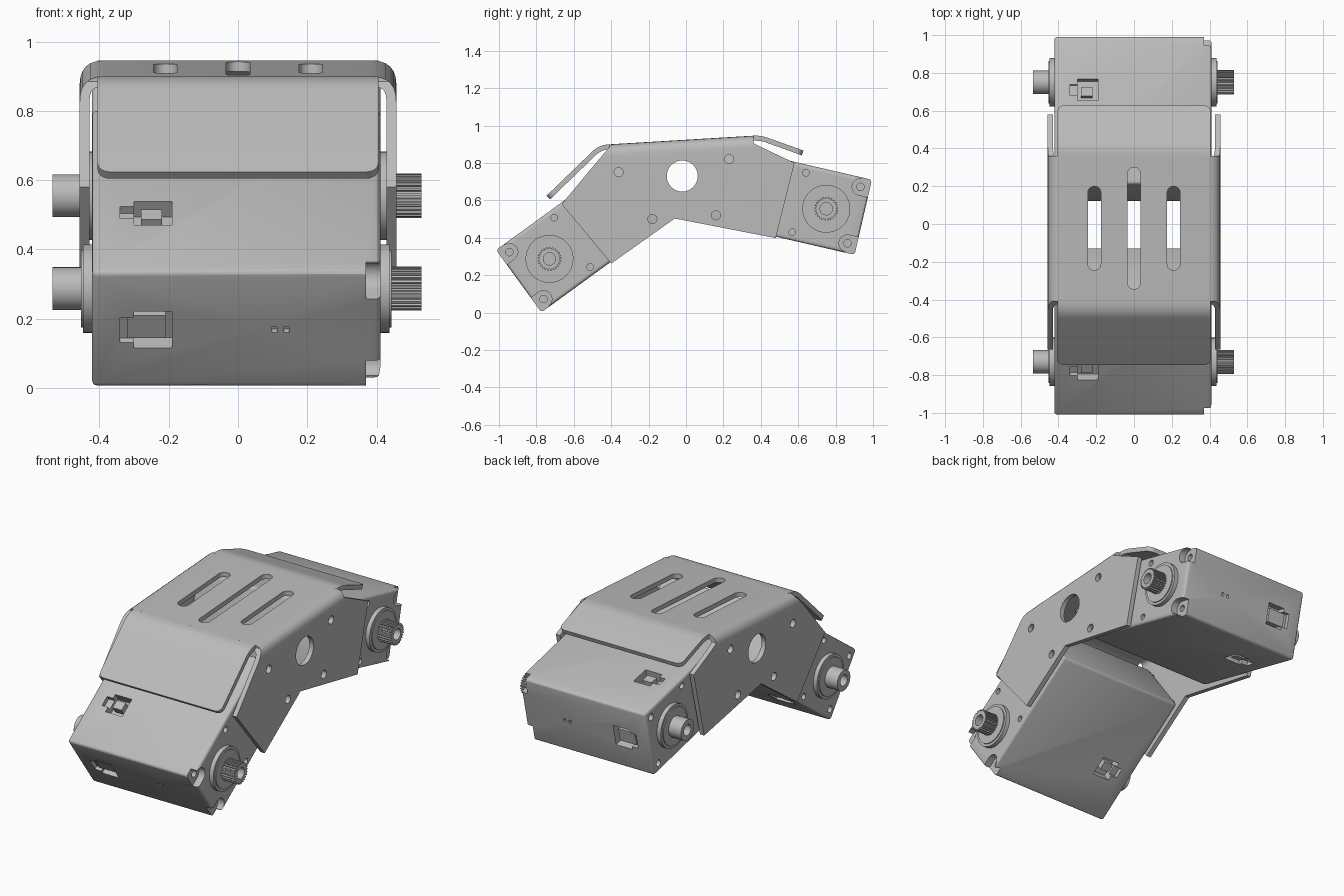
import bpy, bmesh
from math import pi, cos, sin, radians
from mathutils import Matrix, Vector

old = bpy.data.objects.get("Cube")
if old:
    bpy.data.objects.remove(old)

grey = bpy.data.materials.new("machine_grey")
grey.use_nodes = True
grey.diffuse_color = (0.5, 0.5, 0.5, 1)
grey.node_tree.nodes["Principled BSDF"].inputs["Base Color"].default_value = (0.5, 0.5, 0.5, 1)


def finish(name, bm):
    bmesh.ops.recalc_face_normals(bm, faces=bm.faces)
    mesh = bpy.data.meshes.new(name)
    bm.to_mesh(mesh)
    bm.free()
    mesh.materials.append(grey)
    ob = bpy.data.objects.new(name, mesh)
    bpy.context.collection.objects.link(ob)
    return ob


def place(axis, a, b, t):
    return {"X": (t, a, b), "Y": (a, t, b), "Z": (a, b, t)}[axis]


def prism(name, pts, t0, t1, axis="X", bevel=0):
    """Extrude a flat outline from t0 to t1 along an axis."""
    bm = bmesh.new()
    face = bm.faces.new([bm.verts.new(place(axis, a, b, t0)) for a, b in pts])
    ext = bmesh.ops.extrude_face_region(bm, geom=[face])
    move = Vector(place(axis, 0, 0, t1 - t0))
    bmesh.ops.translate(bm, vec=move, verts=[v for v in ext["geom"] if isinstance(v, bmesh.types.BMVert)])
    bmesh.ops.recalc_face_normals(bm, faces=bm.faces)
    if bevel:
        bmesh.ops.bevel(bm, geom=bm.edges[:], offset=bevel, segments=3, profile=0.5, affect="EDGES")
    return finish(name, bm)


def circle(a, b, r, n=32):
    return [(a + r * cos(2 * pi * i / n), b + r * sin(2 * pi * i / n)) for i in range(n)]


def rect(a0, a1, b0, b1):
    return [(a0, b0), (a1, b0), (a1, b1), (a0, b1)]


def slot(a, b0, b1, r, n=12):
    arc = [pi * i / n for i in range(n + 1)]
    return ([(a + r * cos(t), b1 - r + r * sin(t)) for t in arc]
            + [(a - r * cos(t), b0 + r - r * sin(t)) for t in arc])


def bake(ob):
    """Replace the mesh with its modified result."""
    dg = bpy.context.evaluated_depsgraph_get()
    dg.update()
    mesh = bpy.data.meshes.new_from_object(ob.evaluated_get(dg))
    ob.modifiers.clear()
    ob.data = mesh


def cut(ob, cutter, op="DIFFERENCE"):
    mod = ob.modifiers.new("cut", "BOOLEAN")
    mod.operation, mod.solver, mod.object = op, "EXACT", cutter
    bpy.context.view_layer.update()
    bake(ob)
    bpy.data.objects.remove(cutter)


def fillet(pts, r, n=6):
    """Round the inner corners of an open path."""
    out = [Vector(pts[0])]
    for p, c, q in zip(pts, pts[1:], pts[2:]):
        p, c, q = Vector(p), Vector(c), Vector(q)
        a, b = c + (p - c).normalized() * r, c + (q - c).normalized() * r
        for i in range(n + 1):
            t = i / n
            out.append(a * (1 - t) ** 2 + c * 2 * t * (1 - t) + b * t * t)
    return out + [Vector(pts[-1])]


def sheet(name, path, t0, t1, axis, thick, corner=0, shear=0):
    """Bent sheet metal: a path swept along an axis and thickened downwards."""
    bm = bmesh.new()
    rows = []
    for a, b in path:
        rows.append([bm.verts.new(place(axis, a, b, t)) for t in (t0, t1)])
    for (a, b), (c, d) in zip(rows, rows[1:]):
        bm.faces.new((a, b, d, c))
    if corner:
        bmesh.ops.bevel(bm, geom=rows[-1], offset=corner, segments=5, profile=0.5, affect="VERTICES")
    for v in bm.verts:
        v.co.z += shear * v.co.y
    bmesh.ops.recalc_face_normals(bm, faces=bm.faces)
    bm.normal_update()
    if max(bm.faces, key=lambda f: f.calc_center_median().z).normal.z < 0:
        bmesh.ops.reverse_faces(bm, faces=bm.faces)
    mesh = bpy.data.meshes.new(name)
    bm.to_mesh(mesh)
    bm.free()
    mesh.materials.append(grey)
    ob = bpy.data.objects.new(name, mesh)
    bpy.context.collection.objects.link(ob)
    mod = ob.modifiers.new("thickness", "SOLIDIFY")
    mod.thickness, mod.offset, mod.use_even_offset = thick, -1, True
    bpy.context.view_layer.update()
    bake(ob)
    return ob


parts = []

# Bracket: a U channel trimmed to the bent side outline
W = 0.457
channel = fillet([(-W, 0.1), (-W, 0.924), (W, 0.924), (W, 0.1)], 0.07)
bracket = sheet("bracket", channel, -0.8, 0.7, "Y", 0.028, shear=0.06)
side = [(-0.41, 0.885), (-0.665, 0.58), (-0.40, 0.262), (-0.06, 0.503), (0.48, 0.398),
        (0.58, 0.80), (0.36, 0.905), (0.36, 1.1), (-0.41, 1.1)]
cut(bracket, prism("trim", side, -0.6, 0.6), "INTERSECT")
for y, z, r in [(-0.02, 0.73, 0.083), (-0.36, 0.75, 0.024), (-0.18, 0.5, 0.024),
                (0.16, 0.52, 0.024), (0.23, 0.82, 0.024)]:
    cut(bracket, prism("hole", circle(y, z, r), -0.7, 0.7))
for x, y0, y1 in [(-0.21, -0.245, 0.2), (0, -0.345, 0.3), (0.21, -0.245, 0.2)]:
    cut(bracket, prism("slot", slot(x, y0, y1, 0.034), 0.8, 1.1, "Z"))
parts.append(bracket)

# Bent guard flaps at both ends of the top plate
front_path = fillet([(-0.40, 0.90), (-0.465, 0.896), (-0.746, 0.624)], 0.05)
rear_path = fillet([(0.35, 0.945), (0.40, 0.948), (0.628, 0.866)], 0.04)
parts.append(sheet("front_flap", front_path, -0.405, 0.405, "X", 0.027, 0.035))
parts.append(sheet("rear_flap", rear_path, -0.405, 0.405, "X", 0.027, 0.035))


def servo(prefix, y, z, angle):
    """Servo around its shaft: local y runs outwards, local z is thickness."""
    top, end = 0.206, 0.203
    made = []
    body = prism(prefix + "_servo_body", rect(-0.6, end, -top, top), -0.422, 0.411, bevel=0.016)
    # Corner screw pockets and screw holes
    for s in (-1, 1):
        u, v = 0.152, s * 0.155
        cut(body, prism("pocket", circle(u, v, 0.045), 0.37, 0.5))
        cut(body, prism("pocket", rect(u, 0.3, *sorted((s * 0.11, s * 0.3))), 0.37, 0.5))
        for px in (0.33, -0.45):
            cut(body, prism("hole", circle(u, v, 0.02, 20), px, px + 0.06))
        for px in (0.385, -0.45):
            cut(body, prism("hole", circle(-0.15, s * 0.163, 0.018, 20), px, px + 0.05))
        # Sockets on the two broad faces, with a contact block inside
        cut(body, prism("socket", rect(-0.30, -0.19, -0.145, -0.03), s * 0.15, s * 0.25, "Z"))
        cut(body, prism("notch", rect(-0.34, -0.29, -0.12, -0.06), s * 0.18, s * 0.25, "Z"))
        made.append(prism(prefix + "_contact_block", rect(-0.28, -0.22, -0.12, -0.07), s * 0.14, s * 0.195, "Z"))
    # Socket and indicator holes on the end face
    cut(body, prism("socket", rect(-0.30, -0.19, -0.065, 0.065), 0.15, 0.25, "Y"))
    cut(body, prism("notch", rect(-0.34, -0.29, -0.045, 0.045), 0.18, 0.25, "Y"))
    made.append(prism(prefix + "_contact_block", rect(-0.32, -0.21, -0.04, 0.04), 0.14, 0.188, "Y"))
    for x in (0.105, 0.14):
        cut(body, prism("dot", rect(x - 0.007, x + 0.007, -0.01, 0.01), 0.185, 0.25, "Y"))
    made.append(body)
    # Hub discs with a raised inner step
    for s, base in ((1, 0.40), (-1, 0.41)):
        made.append(prism(prefix + "_hub_disc", circle(0, 0, 0.128, 48), s * base, s * (base + 0.037)))
        made.append(prism(prefix + "_hub_step", circle(0, 0, 0.112, 48), s * base, s * (base + 0.043)))
    # Splined output shaft and plain idler shaft
    teeth = 25
    outline = []
    for i in range(teeth):
        for k, r in ((0, 0.064), (0.4, 0.064), (0.5, 0.055), (0.9, 0.055)):
            a = 2 * pi * (i + k) / teeth
            outline.append((r * cos(a), r * sin(a)))
    shaft = prism(prefix + "_splined_shaft", outline, 0.42, 0.53)
    idler = prism(prefix + "_idler_shaft", circle(0, 0, 0.062), -0.535, -0.43, bevel=0)
    cut(shaft, prism("bore", circle(0, 0, 0.033), 0.46, 0.6))
    cut(idler, prism("bore", circle(0, 0, 0.033), -0.6, -0.47))
    made += [shaft, idler]
    for ob in made:
        ob.matrix_world = Matrix.Translation((0, y, z)) @ Matrix.Rotation(radians(angle), 4, "X")
    return made


parts += servo("front", -0.73, 0.287, 216)
parts += servo("rear", 0.75, 0.555, -13)

# Smooth rounded surfaces while keeping edges sharp
bpy.ops.object.select_all(action="DESELECT")
for ob in parts:
    ob.select_set(True)
bpy.context.view_layer.objects.active = parts[0]
bpy.ops.object.shade_smooth_by_angle(angle=radians(30))
